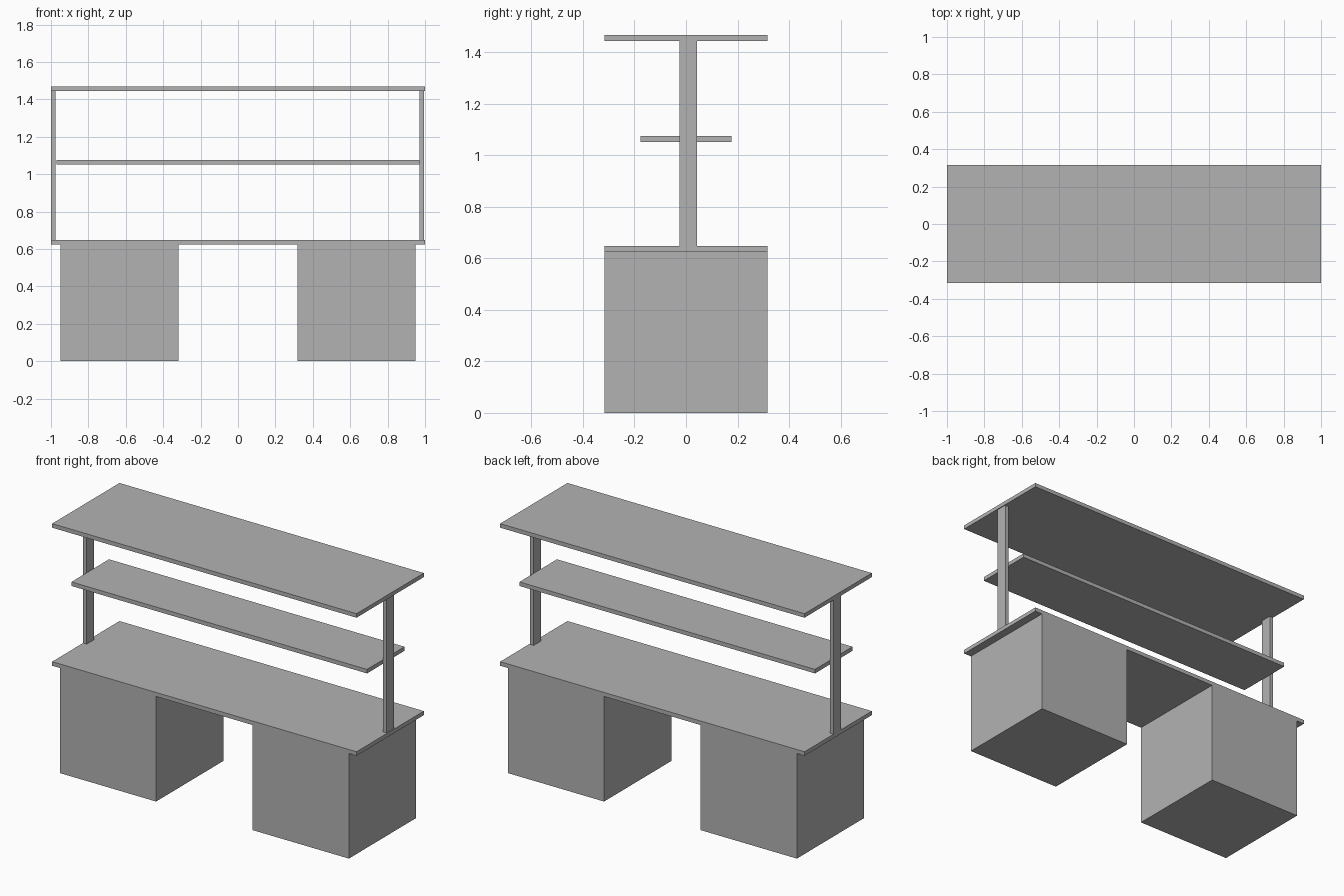
import bpy
import bmesh
from mathutils import Vector

default = bpy.data.objects.get("Cube")
if default:
    bpy.data.objects.remove(default, do_unlink=True)

# Single grey finish
GREY = (0.448, 0.448, 0.448, 1.0)
finish = bpy.data.materials.new("plain grey")
finish.use_nodes = True
finish.diffuse_color = GREY
finish.node_tree.nodes["Principled BSDF"].inputs["Base Color"].default_value = GREY


def box(name, x, y, z):
    """Flat-shaded box from its (min, max) span on each axis."""
    low, high = (Vector(corner) for corner in zip(x, y, z))
    bm = bmesh.new()
    bmesh.ops.create_cube(bm, size=1)
    bmesh.ops.scale(bm, vec=high - low, verts=bm.verts)
    bmesh.ops.translate(bm, vec=(low + high) / 2, verts=bm.verts)
    mesh = bpy.data.meshes.new(name)
    bm.to_mesh(mesh)
    bm.free()
    mesh.materials.append(finish)
    obj = bpy.data.objects.new(name, mesh)
    bpy.context.collection.objects.link(obj)
    return obj


FULL_X = (-1, 1)
DEPTH = (-0.316, 0.316)
COUNTER_Z = (0.624, 0.648)
TOP_Z = (1.444, 1.468)

# Cabinets under the worktop
for side, sign in (("left", 1), ("right", -1)):
    box(side + "_cabinet", sorted((sign * 0.317, sign * 0.95)), DEPTH, (0, COUNTER_Z[0]))

# Worktop, shelf and upper board
box("worktop", FULL_X, DEPTH, COUNTER_Z)
box("middle_shelf", (-0.971, 0.971), (-0.176, 0.176), (1.052, 1.076))
box("top_shelf", FULL_X, DEPTH, TOP_Z)

# Posts at both ends, the left one set slightly inward
for side, x in (("left", (0.971, 0.995)), ("right", (-1, -0.976))):
    box(side + "_post", x, (-0.026, 0.043), (COUNTER_Z[1], TOP_Z[0]))
